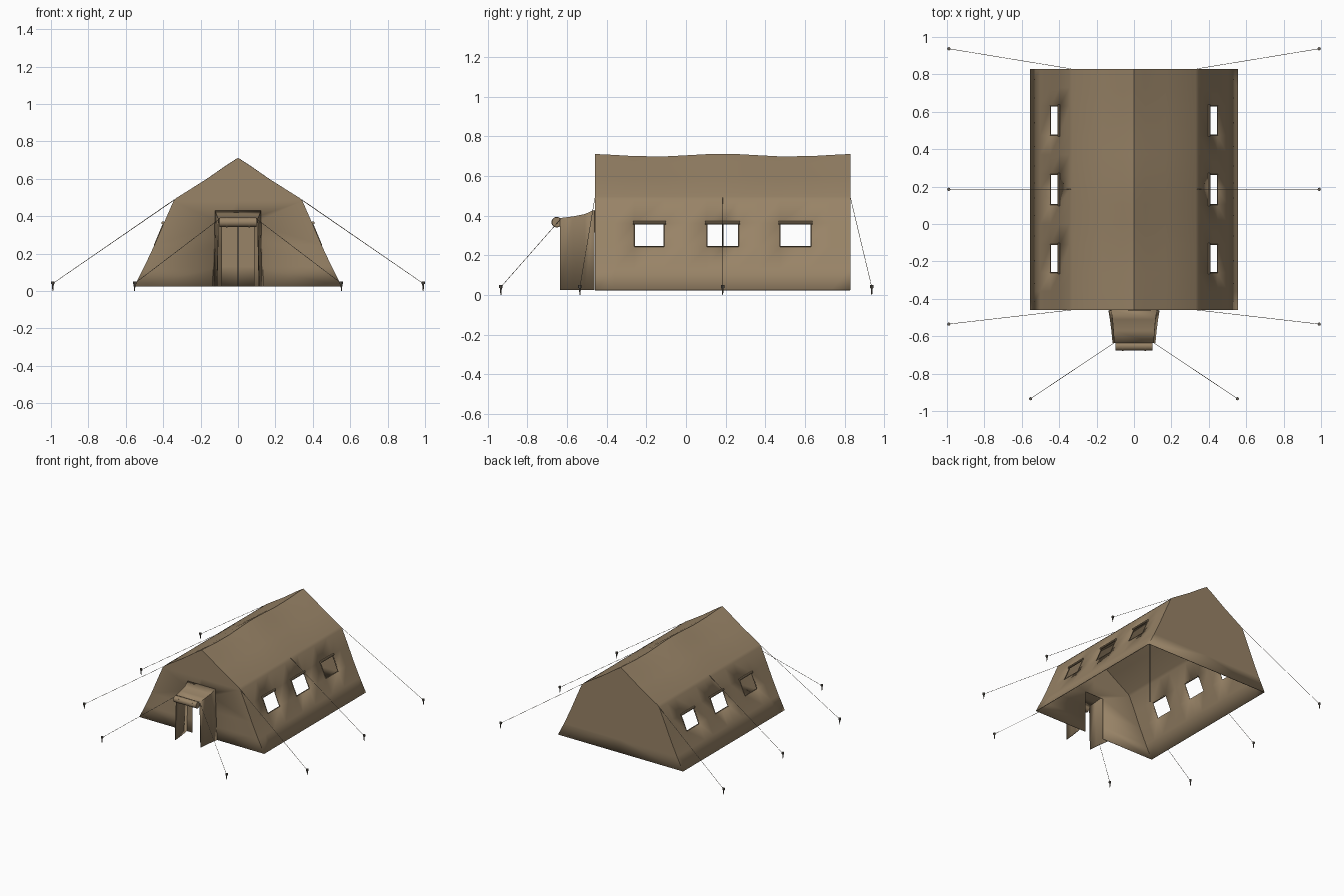
import bpy, bmesh, math
from mathutils import Vector

if "Cube" in bpy.data.objects:
    bpy.data.objects.remove(bpy.data.objects["Cube"])


def material(name, rgb):
    m = bpy.data.materials.new(name)
    m.diffuse_color = (*rgb, 1)
    m.use_nodes = True
    m.node_tree.nodes["Principled BSDF"].inputs["Base Color"].default_value = m.diffuse_color
    return m


CANVAS = material("khaki canvas", (0.315, 0.228, 0.135))
ROPE = material("grey brown rope", (0.19, 0.16, 0.12))
METAL = material("dull metal", (0.13, 0.115, 0.095))


def make_object(name, bm, mat, thickness=0):
    bmesh.ops.remove_doubles(bm, verts=bm.verts, dist=0.0003)
    bmesh.ops.recalc_face_normals(bm, faces=bm.faces)
    me = bpy.data.meshes.new(name)
    bm.to_mesh(me)
    bm.free()
    me.materials.append(mat)
    ob = bpy.data.objects.new(name, me)
    bpy.context.collection.objects.link(ob)
    bpy.ops.object.select_all(action='DESELECT')
    ob.select_set(True)
    bpy.context.view_layer.objects.active = ob
    bpy.ops.object.shade_smooth_by_angle(angle=math.radians(25))
    if thickness:
        mod = ob.modifiers.new("cloth thickness", 'SOLIDIFY')
        mod.thickness = thickness
        mod.offset = -1
    return ob


def face(bm, pts):
    bm.faces.new([bm.verts.new(p) for p in pts])


def rod(name, a, b, r1, mat, r2=None, sides=6):
    """Round bar from a to b."""
    a, b = Vector(a), Vector(b)
    d = b - a
    bm = bmesh.new()
    bmesh.ops.create_cone(bm, cap_ends=True, segments=sides, radius1=r1,
                          radius2=r1 if r2 is None else r2, depth=d.length)
    rot = d.to_track_quat('Z', 'Y').to_matrix().to_4x4()
    bmesh.ops.transform(bm, matrix=rot, verts=bm.verts)
    bmesh.ops.translate(bm, vec=(a + b) / 2, verts=bm.verts)
    return make_object(name, bm, mat)


# --- Tent shell: half profile lofted along y, window cells left open ---
PROFILE = [(0.555, 0.025), (0.501, 0.13), (0.447, 0.245), (0.397, 0.362),
           (0.345, 0.48), (0.33, 0.497), (0.17, 0.594), (0.06, 0.668), (0.0, 0.705)]
WINDOWS = [(-0.26, -0.11), (0.105, 0.265), (0.475, 0.63)]
FRONT, BACK, MID = -0.46, 0.83, 0.185
ys = sorted([FRONT, -0.36, 0.0, MID, 0.37, 0.73, BACK] + [v for w in WINDOWS for v in w])


def shell_point(i, y, side):
    x, z = PROFILE[i]
    lift = 0.007 * math.cos((y - MID) * 2 * math.pi / 0.7)   # gentle sag of the ridge
    return (side * x, y, z + lift * max(0, (z - 0.5) / 0.205))


bm = bmesh.new()
last = len(PROFILE) - 1
for side in (-1, 1):
    for y0, y1 in zip(ys, ys[1:]):
        for i in range(last):
            if i == 2 and any(a <= y0 and y1 <= b for a, b in WINDOWS):
                continue
            face(bm, [shell_point(i, y0, side), shell_point(i, y1, side),
                      shell_point(i + 1, y1, side), shell_point(i + 1, y0, side)])
    # gable ends, with the doorway open at the front
    for y in (FRONT, BACK):
        for i in range(last):
            a, b = shell_point(i, y, side), shell_point(i + 1, y, side)
            inner = side * 0.085 if y == FRONT and i < 3 else 0
            pts = [a, b]
            if i < last - 1:
                pts.append((inner, y, b[2]))
            pts.append((inner, y, a[2]))
            if i == 3 and y == FRONT:          # door head corner
                pts.append((side * 0.085, y, a[2]))
            face(bm, pts)
make_object("tent_canvas", bm, CANVAS, 0.005)

# --- Window blinds rolled above each opening, with slim hems ---
for side in (-1, 1):
    for w0, w1 in WINDOWS:
        x = side * 0.402
        rod("window_blind_roll", (x, w0 - 0.008, 0.364), (x, w1 + 0.008, 0.364), 0.008, CANVAS, sides=10)
        for y in (w0, w1):
            rod("window_side_hem", (side * 0.447, y, 0.245), (side * 0.398, y, 0.362), 0.003, CANVAS)
        rod("window_sill_hem", (side * 0.447, w0, 0.245), (side * 0.447, w1, 0.245), 0.003, CANVAS)

# --- Entrance porch: sloping roof and two flared walls ---
STATIONS = [(-0.462, 0.122, 0.137, 0.43), (-0.51, 0.115, 0.129, 0.408),
            (-0.57, 0.11, 0.121, 0.396), (-0.635, 0.106, 0.115, 0.388)]
bm = bmesh.new()
for (y0, t0, b0, z0), (y1, t1, b1, z1) in zip(STATIONS, STATIONS[1:]):
    face(bm, [(-t0, y0, z0), (t0, y0, z0), (t1, y1, z1), (-t1, y1, z1)])
    for s in (-1, 1):
        face(bm, [(s * t0, y0, z0), (s * t1, y1, z1), (s * b1, y1, 0.025), (s * b0, y0, 0.025)])
make_object("porch_canvas", bm, CANVAS, 0.005)

# rolled-up door over the porch mouth, with ties
rod("door_roll", (-0.1, -0.652, 0.367), (0.1, -0.652, 0.367), 0.025, CANVAS, sides=20)
for x in (-0.06, 0.06):
    rod("door_roll_tie", (x - 0.005, -0.652, 0.367), (x + 0.005, -0.652, 0.367), 0.0265, CANVAS, sides=20)

# --- Centre pole ---
rod("centre_pole", (0, MID, 0.025), (0, MID, 0.705), 0.004, METAL, sides=8)

# --- Guy ropes and ground stakes, mirrored left and right ---
GUYS = [((0.338, BACK, 0.488), (0.99, 0.937)),
        ((0.338, MID, 0.49), (0.99, MID)),
        ((0.338, FRONT, 0.488), (0.99, -0.535)),
        ((0.106, -0.635, 0.38), (0.553, -0.934))]
for side in (-1, 1):
    for (ax, ay, az), (sx, sy) in GUYS:
        sx *= side
        rod("guy_rope", (side * ax, ay, az), (sx, sy, 0.04), 0.0013, ROPE, sides=5)
        rod("stake", (sx, sy, 0.042), (sx, sy, 0.0), 0.006, METAL, r2=0.002, sides=8)
        rod("stake_head", (sx, sy, 0.036), (sx, sy, 0.05), 0.009, METAL, sides=8)
